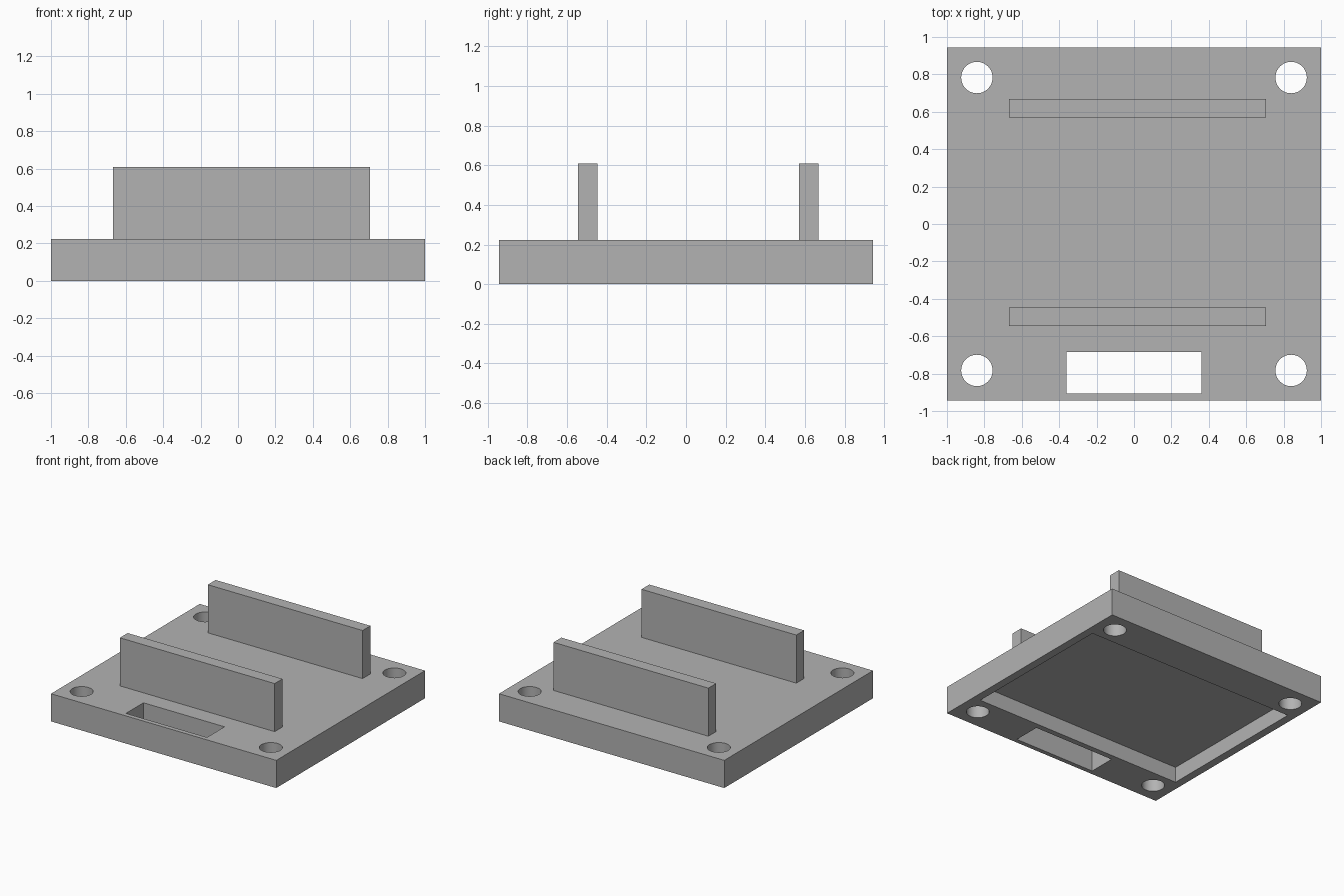
import bpy

cube = bpy.data.objects.get("Cube")
if cube:
    bpy.data.objects.remove(cube, do_unlink=True)

GREY = (0.45, 0.45, 0.45, 1)
grey = bpy.data.materials.new("plain grey")
grey.use_nodes = True
grey.diffuse_color = GREY
grey.node_tree.nodes["Principled BSDF"].inputs["Base Color"].default_value = GREY


def box(name, low, high):
    """Axis-aligned box between two corners."""
    centre = [(a + b) / 2 for a, b in zip(low, high)]
    bpy.ops.mesh.primitive_cube_add(size=1, location=centre)
    obj = bpy.context.object
    obj.name = name
    obj.scale = [b - a for a, b in zip(low, high)]
    bpy.ops.object.transform_apply(location=False, rotation=False, scale=True)
    obj.data.materials.append(grey)
    return obj


def cut(target, cutter):
    """Subtract the cutter from the target, then discard it."""
    cutter.hide_render = True
    bpy.context.view_layer.objects.active = target
    mod = target.modifiers.new("cut", "BOOLEAN")
    mod.operation = "DIFFERENCE"
    mod.solver = "EXACT"
    mod.object = cutter
    bpy.ops.object.modifier_apply(modifier=mod.name)
    bpy.data.objects.remove(cutter, do_unlink=True)


TOP = 0.222
WALL_TOP = 0.608

# Base plate with a shallow recess underneath and a slot near the front
plate = box("base_plate", (-1, -0.943, 0), (1, 0.943, TOP))
cut(plate, box("recess_cutter", (-0.935, -0.64, -0.1), (0.935, 0.64, 0.125)))
cut(plate, box("slot_cutter", (-0.36, -0.907, -0.1), (0.36, -0.685, 0.4)))

# Screw holes in the four corners
for x in (-0.84, 0.84):
    for y in (-0.783, 0.783):
        bpy.ops.mesh.primitive_cylinder_add(vertices=48, radius=0.084, depth=1,
                                            location=(x, y, 0))
        hole = bpy.context.object
        hole.data.materials.append(grey)
        cut(plate, hole)

bpy.ops.object.select_all(action="DESELECT")
plate.select_set(True)
bpy.context.view_layer.objects.active = plate
bpy.ops.object.shade_smooth_by_angle()

# Two upright walls
for name, y in (("front_wall", -0.545), ("back_wall", 0.57)):
    box(name, (-0.667, y, TOP), (0.707, y + 0.099, WALL_TOP))
